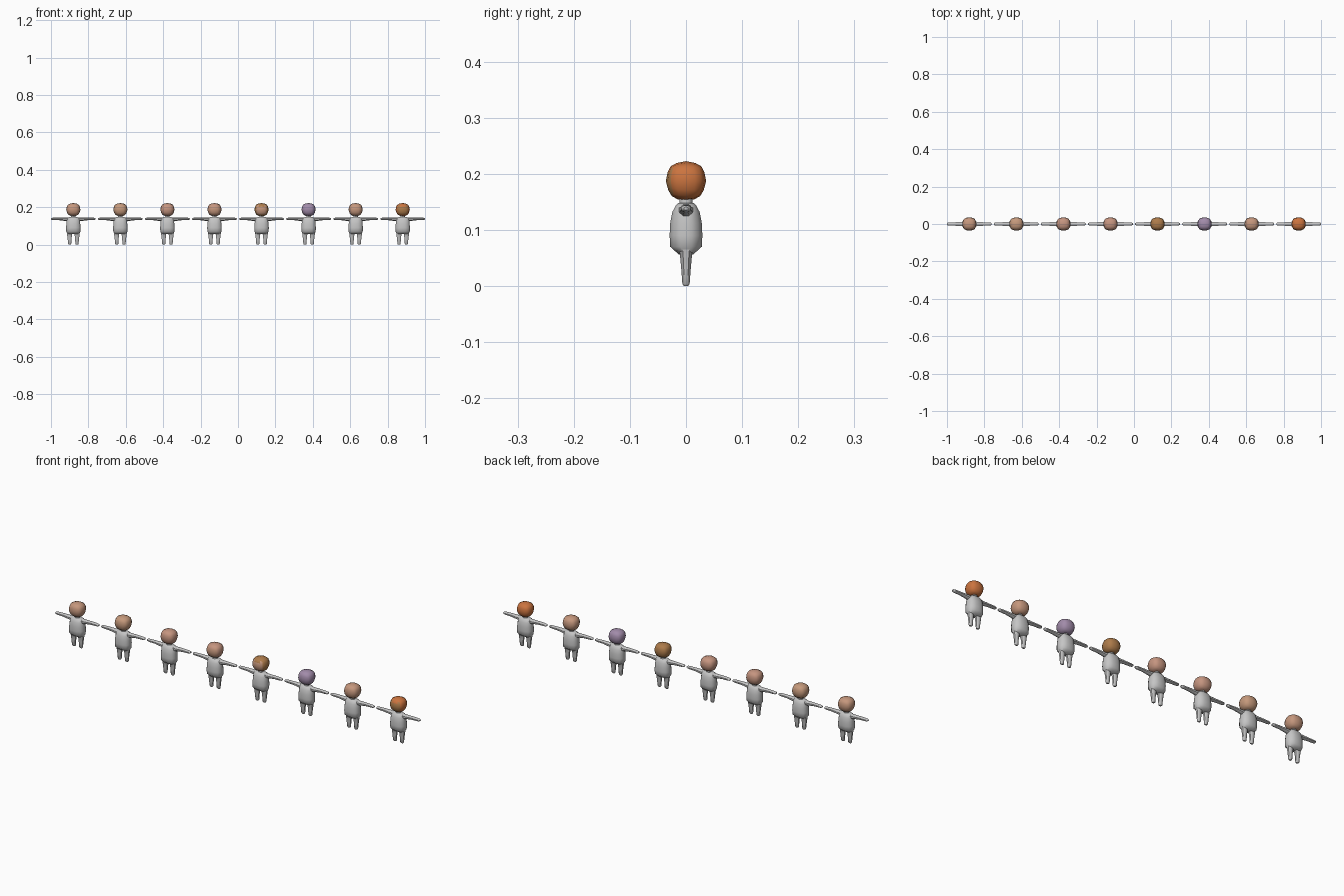
import bpy, bmesh, math
from mathutils import Vector

if "Cube" in bpy.data.objects:
    bpy.data.objects.remove(bpy.data.objects["Cube"])


def material(name, rgb):
    m = bpy.data.materials.new(name)
    m.diffuse_color = (*rgb, 1)
    m.use_nodes = True
    m.node_tree.nodes["Principled BSDF"].inputs["Base Color"].default_value = m.diffuse_color
    return m


GREY = material("light grey", (0.56, 0.56, 0.56))
SKIN = material("skin", (0.56, 0.31, 0.205))
TAN = material("tan skin", (0.56, 0.32, 0.20))
PINK = material("pink skin", (0.56, 0.30, 0.215))
GOLD = material("golden brown", (0.42, 0.20, 0.07))
ORANGE = material("orange", (0.60, 0.175, 0.05))
PURPLE = material("purple", (0.36, 0.26, 0.40))


def ring(bm, centre, u, v, sides, power):
    """Rounded-square ring spanned by half-axes u and v."""
    verts = []
    for i in range(sides):
        a = 2 * math.pi * (i + 0.5) / sides
        c, s = math.cos(a), math.sin(a)
        verts.append(bm.verts.new(Vector(centre)
                     + Vector(u) * math.copysign(abs(c) ** power, c)
                     + Vector(v) * math.copysign(abs(s) ** power, s)))
    return verts


def loft(bm, sections, sides, power):
    rings = [ring(bm, *s, sides, power) for s in sections]
    for a, b in zip(rings, rings[1:]):
        for i in range(sides):
            j = (i + 1) % sides
            bm.faces.new((a[i], a[j], b[j], b[i]))
    bm.faces.new(rings[0])
    bm.faces.new(rings[-1])


def level(x, y, z, hx, hy):
    return ((x, y, z), (hx, 0, 0), (0, hy, 0))


def finish(bm, name, angle=45):
    bmesh.ops.recalc_face_normals(bm, faces=bm.faces)
    for f in bm.faces:
        f.smooth = True
    for e in bm.edges:
        if len(e.link_faces) == 2 and e.calc_face_angle(0) > math.radians(angle):
            e.smooth = False
    mesh = bpy.data.meshes.new(name)
    bm.to_mesh(mesh)
    bm.free()
    return mesh


def torso_mesh():
    bm = bmesh.new()
    loft(bm, [level(0, 0, z, hx, hy) for z, hx, hy in (
        (0.056, 0.030, 0.013), (0.070, 0.039, 0.029), (0.090, 0.040, 0.030),
        (0.112, 0.038, 0.029), (0.132, 0.036, 0.025), (0.143, 0.032, 0.019),
        (0.148, 0.020, 0.014))], 12, 0.8)
    # neck
    loft(bm, [level(0, 0, 0.143, 0.013, 0.013),
              level(0, 0, 0.160, 0.012, 0.012)], 8, 1)
    m = finish(bm, "torso")
    m.materials.append(GREY)
    return m


def limbs_mesh(kind):
    bm = bmesh.new()
    for s in (-1, 1):
        if kind == "arms":
            loft(bm, [((s * x, 0, z), (0, hy, 0), (0, 0, hz)) for x, z, hy, hz in (
                (0.020, 0.134, 0.014, 0.013), (0.045, 0.136, 0.012, 0.010),
                (0.075, 0.138, 0.010, 0.008), (0.105, 0.138, 0.010, 0.007),
                (0.115, 0.138, 0.008, 0.006), (0.1195, 0.138, 0.004, 0.003))], 8, 1)
        else:
            loft(bm, [level(s * x, 0, z, hx, hy) for x, z, hx, hy in (
                (0.0195, 0, 0.006, 0.004), (0.0195, 0.004, 0.009, 0.007),
                (0.020, 0.030, 0.011, 0.009), (0.020, 0.060, 0.015, 0.012),
                (0.020, 0.074, 0.017, 0.018))], 8, 0.85)
    m = finish(bm, kind)
    m.materials.append(GREY)
    return m


def head_mesh(hair, face):
    """Rounded cube with a face panel on the front."""
    bm = bmesh.new()
    bmesh.ops.create_cube(bm, size=2)
    bmesh.ops.subdivide_edges(bm, edges=bm.edges[:], cuts=3, use_grid_fill=True)
    for v in bm.verts:
        p = v.co.copy()
        q = p.normalized() * 0.85 + p * 0.15
        taper = 1 - 0.08 * max(0, -q.z)
        v.co = (q.x * 0.038 * taper, q.y * 0.036 * taper, 0.187 + q.z * 0.0355)
    bm.normal_update()
    for f in bm.faces:
        c = f.calc_center_median()
        f.material_index = int(f.normal.y < -0.62 and c.z < 0.207)
    m = finish(bm, "head", 60)
    m.materials.append(hair)
    m.materials.append(face)
    return m


def place(name, mesh, x):
    ob = bpy.data.objects.new(name, mesh)
    ob.location.x = x
    bpy.context.collection.objects.link(ob)


# shared body parts
parts = {"torso": torso_mesh(), "arms": limbs_mesh("arms"), "legs": limbs_mesh("legs")}

# row of eight figures: (hair colour, face colour)
heads = [(SKIN, SKIN), (TAN, TAN), (PINK, PINK), (PINK, SKIN),
         (GOLD, SKIN), (PURPLE, PURPLE), (SKIN, SKIN), (ORANGE, GOLD)]
for i, (hair, face) in enumerate(heads):
    x = -0.8805 + i * 2 * 0.8805 / 7
    for name, mesh in parts.items():
        place(f"{name}_{i + 1}", mesh, x)
    place(f"head_{i + 1}", head_mesh(hair, face), x)
